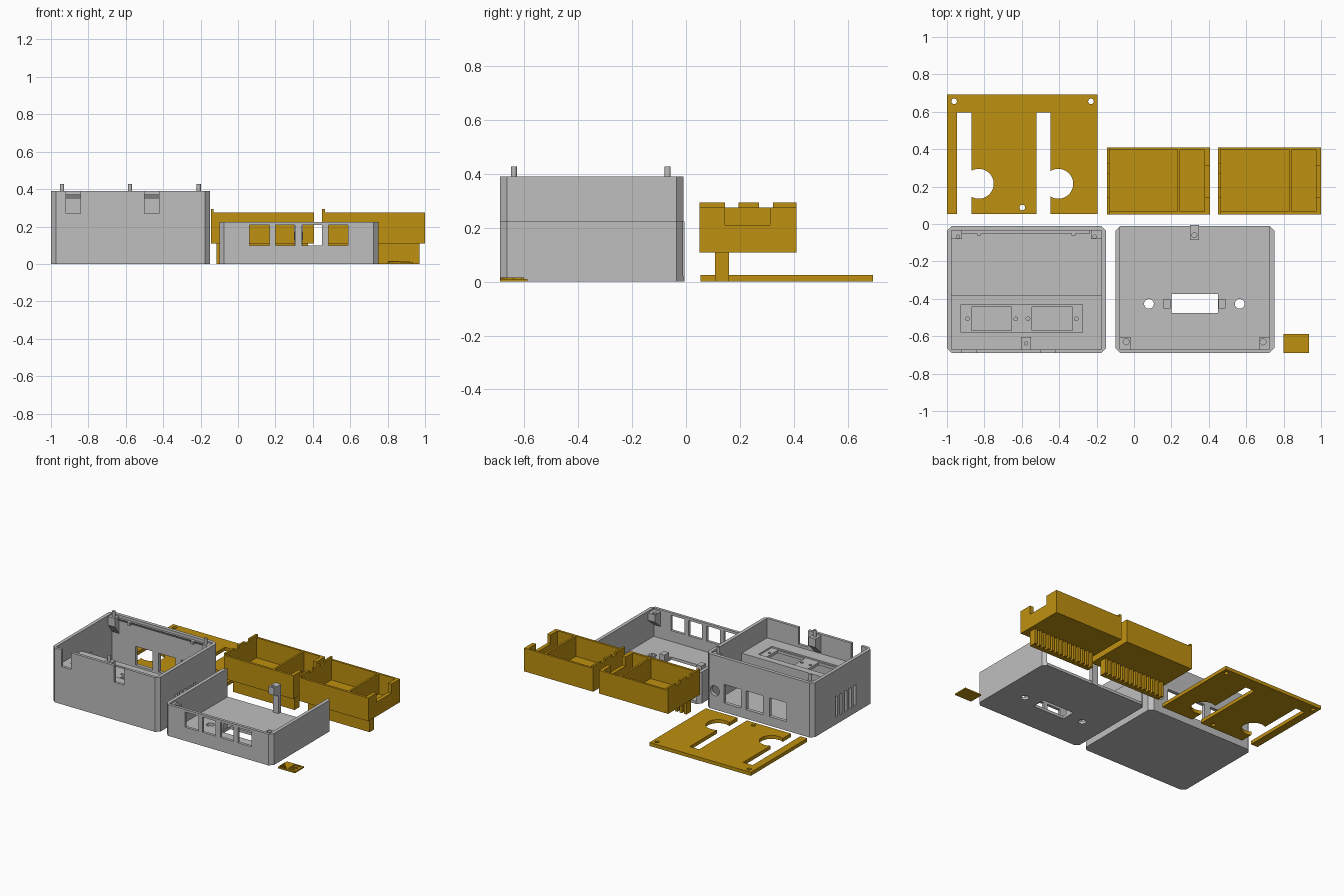
import bpy, bmesh, math
from mathutils import Matrix, Vector

if "Cube" in bpy.data.objects:
    bpy.data.objects.remove(bpy.data.objects["Cube"])


def material(name, rgb):
    m = bpy.data.materials.new(name)
    m.diffuse_color = (*rgb, 1)
    m.use_nodes = True
    m.node_tree.nodes["Principled BSDF"].inputs["Base Color"].default_value = m.diffuse_color
    return m


GREY = material("grey plastic", (0.52, 0.52, 0.52))
GOLD = material("gold plastic", (0.52, 0.28, 0.005))


def box(bm, x0, x1, y0, y1, z0, z1):
    m = Matrix.Translation(((x0 + x1) / 2, (y0 + y1) / 2, (z0 + z1) / 2)) @ \
        Matrix.Diagonal((x1 - x0, y1 - y0, z1 - z0, 1))
    bmesh.ops.create_cube(bm, size=1, matrix=m)


def cyl(bm, x, y, z0, z1, r, axis='Z', n=32):
    # For axis Y, the span z0..z1 runs along y and y is the height
    if axis == 'Z':
        m = Matrix.Translation((x, y, (z0 + z1) / 2))
    else:
        m = Matrix.Translation((x, (z0 + z1) / 2, y)) @ Matrix.Rotation(math.pi / 2, 4, 'X')
    bmesh.ops.create_cone(bm, cap_ends=True, segments=n, radius1=r, radius2=r,
                          depth=z1 - z0, matrix=m)


def prism(bm, pts, offset):
    f = bm.faces.new([bm.verts.new(p) for p in pts])
    g = bmesh.ops.extrude_face_region(bm, geom=[f])
    vs = [v for v in g['geom'] if isinstance(v, bmesh.types.BMVert)]
    bmesh.ops.translate(bm, verts=vs, vec=Vector(offset))
    bmesh.ops.recalc_face_normals(bm, faces=bm.faces[:])


def finish(bm, name, mat):
    me = bpy.data.meshes.new(name)
    bm.to_mesh(me)
    bm.free()
    ob = bpy.data.objects.new(name, me)
    bpy.context.collection.objects.link(ob)
    if mat:
        me.materials.append(mat)
    return ob


def part(name, mat, build, cut=None):
    bm = bmesh.new()
    build(bm)
    ob = finish(bm, name, mat)
    if cut:
        bm = bmesh.new()
        cut(bm)
        cutter = finish(bm, name + "_cutter", None)
        cutter.hide_render = True
        mod = ob.modifiers.new("cut", 'BOOLEAN')
        mod.operation, mod.solver, mod.object = 'DIFFERENCE', 'EXACT', cutter
        mod.use_self = True
        bpy.context.view_layer.update()
        dg = bpy.context.evaluated_depsgraph_get()
        me = bpy.data.meshes.new_from_object(ob.evaluated_get(dg))
        ob.modifiers.clear()
        ob.data = me
        bpy.data.objects.remove(cutter)
    return ob


def shell(bm, x0, x1, h, c=0.026, y0=-0.69, y1=-0.01):
    # Solid block with chamfered upright corners
    prism(bm, [(x0 + c, y0, 0), (x1 - c, y0, 0), (x1, y0 + c, 0), (x1, y1 - c, 0),
               (x1 - c, y1, 0), (x0 + c, y1, 0), (x0, y1 - c, 0), (x0, y0 + c, 0)], (0, 0, h))


# Tall housing: inner space, cable notches, rear ports, side vents
def tall_cut(bm):
    box(bm, -0.975, -0.175, -0.67, -0.035, 0.02, 0.5)
    for x in (-0.92, -0.5):
        box(bm, x, x + 0.077, -0.75, -0.65, 0.27, 0.45)
    for x in (-0.79, -0.605, -0.43):
        box(bm, x, x + 0.135, -0.06, 0.05, 0.065, 0.2)
    cyl(bm, -0.222, 0.135, -0.06, 0.05, 0.036, 'Y')
    for i in range(5):
        y = -0.5 + i * 0.052
        for x in (-1.05, -0.2):
            box(bm, x, x + 0.1, y, y + 0.026, 0.05, 0.2)


part("tall_housing", GREY, lambda bm: shell(bm, -1, -0.15, 0.39), tall_cut)


# Snap ridge along the rear wall, slanted below, with two clips
def ridge(bm):
    prism(bm, [(-0.92, -0.03, 0.34), (-0.92, -0.05, 0.37), (-0.92, -0.03, 0.37)], (0.685, 0, 0))
    for x in (-0.84, -0.335):
        box(bm, x, x + 0.022, -0.062, -0.03, 0.35, 0.37)


part("snap_ridge", GREY, ridge)


# Tapered screw posts with alignment pegs
def posts(bm):
    for x, s in ((-0.945, 1), (-0.205, -1)):
        e = x - s * 0.035
        prism(bm, [(e, -0.03, 0.25), (e, -0.08, 0.32), (e, -0.08, 0.38), (e, -0.03, 0.38)],
              (s * 0.06, 0, 0))
        cyl(bm, x + s * 0.005, -0.068, 0.37, 0.427, 0.011)
    prism(bm, [(-0.605, -0.675, 0.25), (-0.605, -0.605, 0.32), (-0.605, -0.605, 0.38),
               (-0.605, -0.675, 0.38)], (0.055, 0, 0))
    cyl(bm, -0.577, -0.638, 0.37, 0.427, 0.011)


part("peg_posts", GREY, posts)


# Raised socket shelf inside the tall housing
def shelf(bm):
    box(bm, -0.98, -0.17, -0.675, -0.4, 0.22, 0.25)


def shelf_cut(bm):
    box(bm, -0.925, -0.275, -0.58, -0.43, 0.24, 0.3)
    for x in (-0.87, -0.545):
        box(bm, x, x + 0.215, -0.57, -0.445, 0.15, 0.28)
    for x in (-0.89, -0.632, -0.567, -0.308):
        cyl(bm, x, -0.507, 0.15, 0.28, 0.01, n=16)


part("socket_shelf", GREY, shelf, shelf_cut)
part("shelf_wall", GREY, lambda bm: box(bm, -0.98, -0.17, -0.402, -0.382, 0.01, 0.25))


# Low housing: open at the back, four ports in front, holes in the floor
def low_cut(bm):
    box(bm, -0.075, 0.725, -0.67, 0.05, 0.02, 0.4)
    for x in (0.062, 0.2, 0.343, 0.483):
        box(bm, x, x + 0.106, -0.75, -0.62, 0.098, 0.207)
    box(bm, 0.2, 0.45, -0.475, -0.375, -0.1, 0.06)
    for x in (0.08, 0.565):
        cyl(bm, x, -0.427, -0.1, 0.06, 0.026)


part("low_housing", GREY, lambda bm: shell(bm, -0.1, 0.75, 0.225), low_cut)


# Tapered corner blocks with screw holes
def corners(bm):
    for x in (-0.08, 0.67):
        prism(bm, [(x, -0.675, 0.1), (x, -0.605, 0.16), (x, -0.605, 0.212), (x, -0.675, 0.212)],
              (0.06, 0, 0))


def corner_cut(bm):
    for x in (-0.042, 0.69):
        cyl(bm, x, -0.63, 0.17, 0.3, 0.016, n=16)


part("corner_blocks", GREY, corners, corner_cut)


# Clips beside the floor slot
def clips(bm):
    for x in (0.158, 0.452):
        box(bm, x, x + 0.038, -0.452, -0.4, 0.01, 0.06)


part("slot_clips", GREY, clips)


# Rear post with a wider screw head
def rear_post(bm):
    box(bm, 0.302, 0.345, -0.035, -0.005, 0.0, 0.17)
    prism(bm, [(0.3, -0.005, 0.13), (0.3, -0.085, 0.17), (0.3, -0.085, 0.222),
               (0.3, -0.005, 0.222)], (0.047, 0, 0))


part("rear_post", GREY, rear_post, lambda bm: cyl(bm, 0.323, -0.06, 0.19, 0.3, 0.013, n=16))


# Flat mounting plate with two slots ending in round cut-outs
def plate_cut(bm):
    for x, cx in ((-0.945, -0.83), (-0.521, -0.405)):
        box(bm, x, x + 0.075, -0.05, 0.595, -0.1, 0.1)
        cyl(bm, cx, 0.215, -0.09, 0.09, 0.08, n=48)
    for x, y in ((-0.962, 0.656), (-0.23, 0.656), (-0.597, 0.088)):
        cyl(bm, x, y, -0.1, 0.1, 0.015, n=20)


part("mounting_plate", GOLD, lambda bm: box(bm, -1, -0.195, 0.053, 0.693, 0, 0.025), plate_cut)


# Two trays, each with two bays, end tabs and a ribbed foot
def tray(name, x):
    def body(bm):
        box(bm, x, x + 0.55, 0.05, 0.41, 0.108, 0.275)

    def cut(bm):
        box(bm, x + 0.015, x + 0.378, 0.067, 0.395, 0.13, 0.4)
        box(bm, x + 0.392, x + 0.523, 0.067, 0.395, 0.13, 0.4)
        box(bm, x + 0.5, x + 0.6, 0.145, 0.312, 0.21, 0.41)

    def tabs(bm):
        for a, b in ((0.05, 0.145), (0.195, 0.27), (0.322, 0.41)):
            box(bm, x, x + 0.015, a, b, 0.27, 0.293)

    def foot(bm):
        box(bm, x + 0.03, x + 0.52, 0.107, 0.132, 0, 0.115)
        for i in range(14):
            a = x + 0.03 + i * 0.0362
            box(bm, a, a + 0.0194, 0.13, 0.16, 0, 0.115)

    part(name, GOLD, body, cut)
    part(name + "_tabs", GOLD, tabs)
    part(name + "_foot", GOLD, foot)


tray("left_tray", -0.145)
tray("right_tray", 0.45)


# Small loose tile with a hatched corner and raised bars
def tile(bm):
    box(bm, 0.8, 0.935, -0.69, -0.587, 0, 0.01)
    for i in range(4):
        a = 0.017 + i * 0.014
        prism(bm, [(0.803, -0.687 + a, 0.009), (0.803 + a, -0.687, 0.009),
                   (0.81 + a, -0.687, 0.009), (0.803, -0.68 + a, 0.009)], (0, 0, 0.007))
    for y in (-0.675, -0.645, -0.61):
        box(bm, 0.878, 0.92, y, y + 0.01, 0.009, 0.016)
    box(bm, 0.872, 0.879, -0.675, -0.6, 0.009, 0.016)


part("loose_tile", GOLD, tile)
